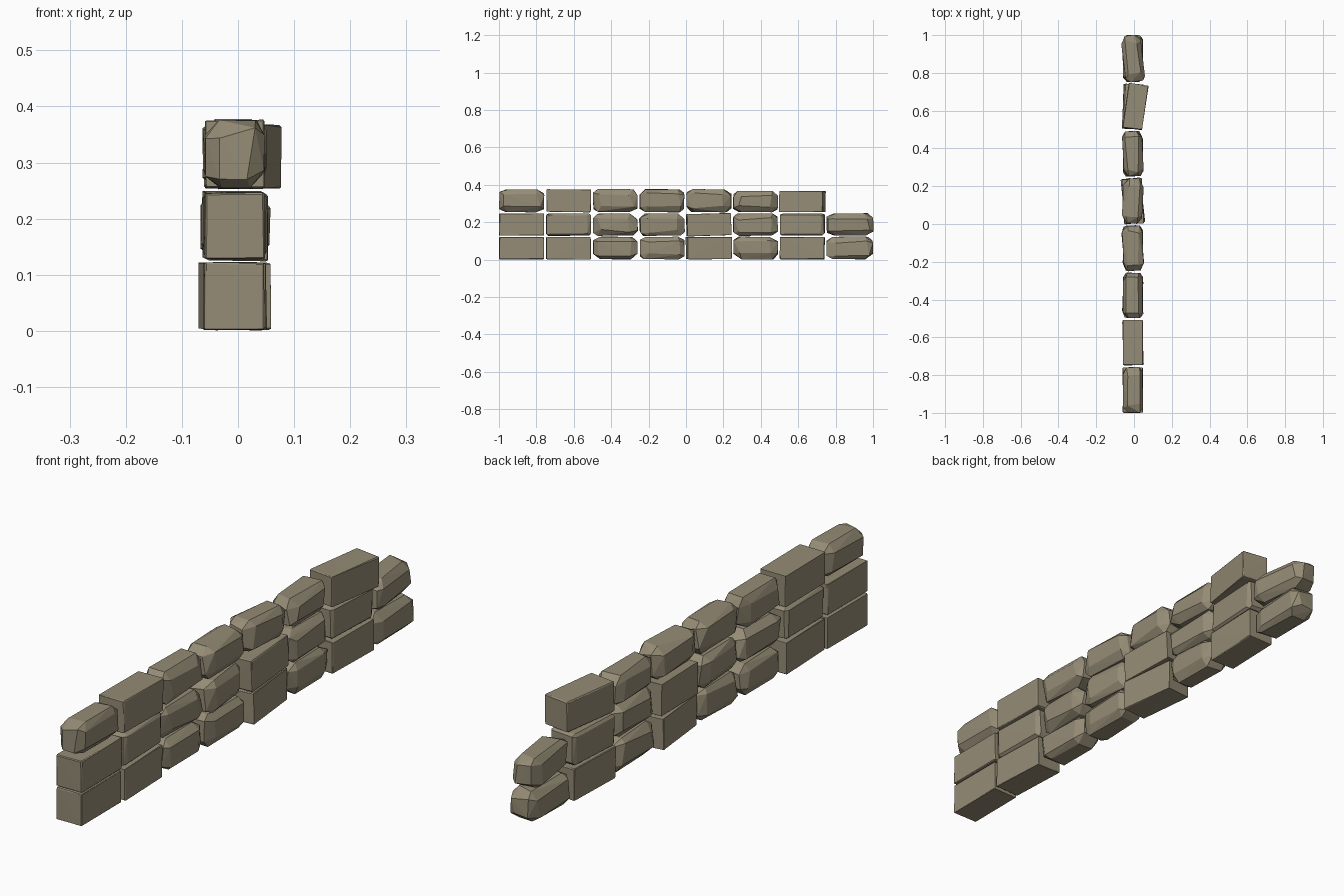
import bpy, bmesh, random
from math import radians
from mathutils import Vector, Matrix

if "Cube" in bpy.data.objects:
    bpy.data.objects.remove(bpy.data.objects["Cube"])

random.seed(7)
mat = bpy.data.materials.new("khaki stone")
mat.diffuse_color = (0.30, 0.262, 0.18, 1)
mat.use_nodes = True
mat.node_tree.nodes["Principled BSDF"].inputs["Base Color"].default_value = mat.diffuse_color


def stone(name, y0, y1, z0, z1, cut, yaw, tilt, xc):
    """Chiselled block: the hull of a box whose corners are each cut into a facet."""
    half = Vector((0.054, (y1 - y0) / 2, (z1 - z0) / 2))
    bm = bmesh.new()
    for sx in (-1, 1):
        for sy in (-1, 1):
            for sz in (-1, 1):
                for axis in range(3):
                    # stay out on one face, step in from the other two
                    p = [h - cut * k * random.uniform(0.5, 1.15) * (i != axis)
                         for i, (h, k) in enumerate(zip(half, (0.7, 1.0, 0.75)))]
                    p[axis] -= random.uniform(0, 0.003)
                    bm.verts.new((sx * p[0], sy * p[1], sz * p[2]))
    res = bmesh.ops.convex_hull(bm, input=bm.verts)
    junk = {v for v in res["geom_interior"] + res["geom_unused"]
            if isinstance(v, bmesh.types.BMVert)}
    bmesh.ops.delete(bm, geom=list(junk), context='VERTS')
    bmesh.ops.recalc_face_normals(bm, faces=bm.faces)
    rot = Matrix.Rotation(radians(yaw), 4, 'Z') @ Matrix.Rotation(radians(tilt), 4, 'X')
    place = Matrix.Translation((xc, (y0 + y1) / 2, (z0 + z1) / 2))
    bm.transform(place @ rot)
    me = bpy.data.meshes.new(name)
    bm.to_mesh(me)
    bm.free()
    me.materials.append(mat)
    ob = bpy.data.objects.new(name, me)
    bpy.context.collection.objects.link(ob)


# Courses from the bottom: (z range, block style per stone, yaw per stone)
# b = squared block, m = worn block, r = rounded block
courses = [
    ("bottom", 0.001, 0.123, "bbrrbrbr", (0, 2, 1, 0, 6, 0, -2, 0)),
    ("middle", 0.127, 0.248, "bmrrbrmr", (0, 2, -2, 5, 3, 2, -3, 7)),
    ("top", 0.253, 0.377, "rbrrrrb", (0, 0, 0, 2, -3, 3, -8)),
]
CUT = {"b": 0.006, "m": 0.018, "r": 0.042}

for course, z0, z1, styles, yaws in courses:
    for i, (style, yaw) in enumerate(zip(styles, yaws)):
        y = -1 + 0.25 * i
        top = z1 - (0.009 if course == "top" and i > 4 else 0)
        tilt = {"bottom": 0, "middle": 2 if i == 4 else 0.3, "top": -0.4}[course]
        xc = 0.008 if course == "top" and i == 6 else -0.006
        stone(f"{course}_stone_{i + 1}", y + (0.0 if i == 0 else 0.002),
              y + (0.25 if i == 7 else 0.242), z0, top, CUT[style], yaw, tilt, xc)
